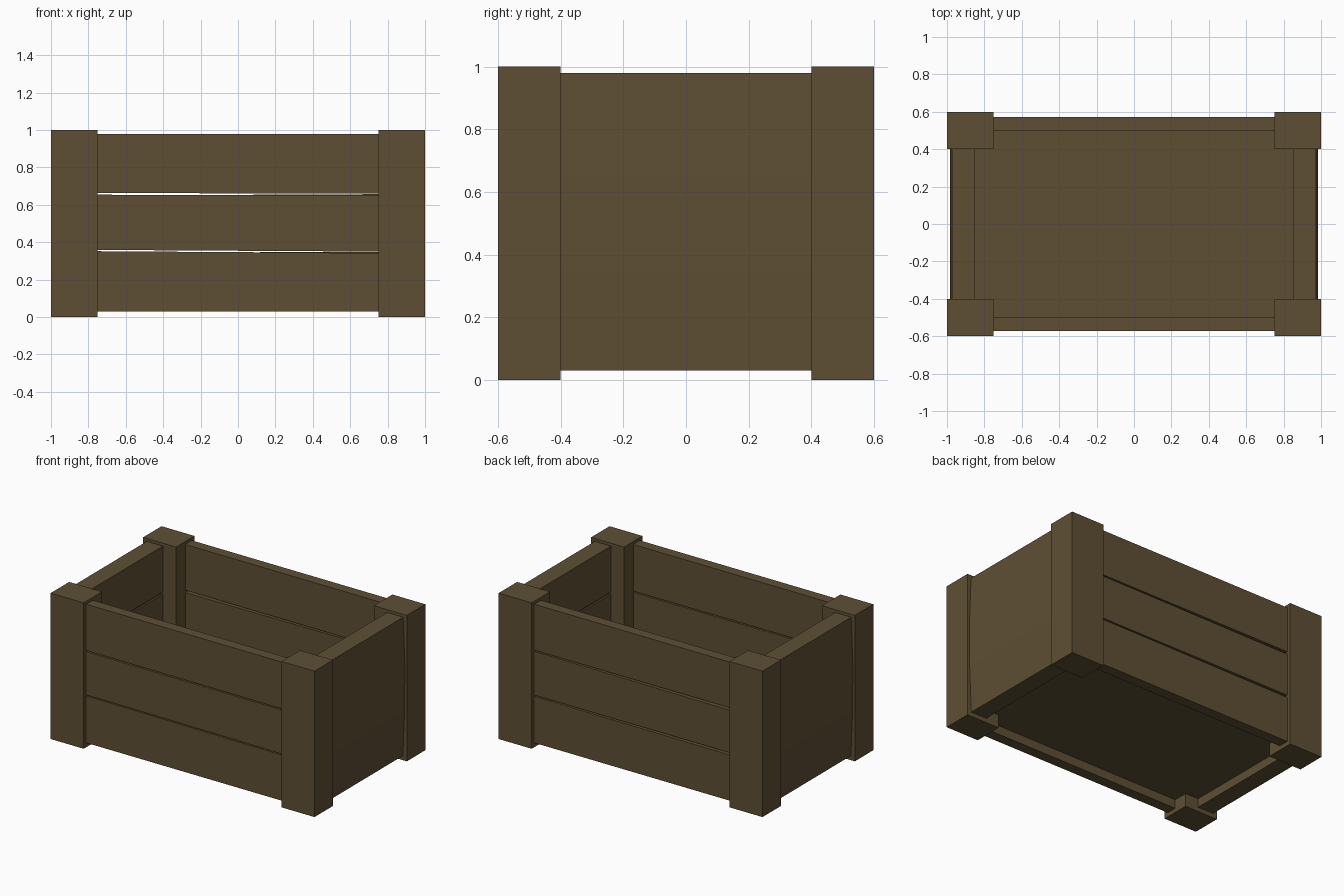
import bpy
import bmesh

cube = bpy.data.objects.get("Cube")
if cube:
    bpy.data.objects.remove(cube)

# One weathered timber colour
WOOD = (0.112, 0.078, 0.034, 1)
wood = bpy.data.materials.new("brown_wood")
wood.use_nodes = True
wood.diffuse_color = WOOD
bsdf = wood.node_tree.nodes["Principled BSDF"]
bsdf.inputs["Base Color"].default_value = WOOD
bsdf.inputs["Roughness"].default_value = 0.9


def prism(name, profile, axis, start, end):
    """Extrude a profile along x or y; profile holds (other axis, z) pairs."""
    bm = bmesh.new()

    def ring(t):
        return [bm.verts.new((t, a, z) if axis == "x" else (a, t, z)) for a, z in profile]

    first, last = ring(start), ring(end)
    n = len(profile)
    bm.faces.new(first)
    bm.faces.new(last)
    for i in range(n):
        j = (i + 1) % n
        bm.faces.new((first[i], first[j], last[j], last[i]))
    bmesh.ops.recalc_face_normals(bm, faces=bm.faces)
    mesh = bpy.data.meshes.new(name)
    bm.to_mesh(mesh)
    bm.free()
    mesh.materials.append(wood)
    obj = bpy.data.objects.new(name, mesh)
    bpy.context.scene.collection.objects.link(obj)
    return obj


def box(name, x0, x1, y0, y1, z0, z1):
    return prism(name, [(y0, z0), (y1, z0), (y1, z1), (y0, z1)], "x", x0, x1)


# Corner posts
for side, sx in (("left", 1), ("right", -1)):
    for end, sy in (("front", -1), ("back", 1)):
        box(f"{end}_{side}_post", sx * 0.75, sx, sy * 0.4, sy * 0.6, 0, 1)

# Long walls: three uneven planks each, as (left and right) bottom and top heights
front_rows = [((0.03, 0.03), (0.352, 0.342)),
              ((0.359, 0.350), (0.654, 0.652)),
              ((0.663, 0.660), (0.98, 0.98))]
back_rows = [((0.03, 0.03), (0.343, 0.349)),
             ((0.359, 0.357), (0.650, 0.657)),
             ((0.667, 0.665), (0.98, 0.98))]
for wall, sy, rows in (("front", -1, front_rows), ("back", 1, back_rows)):
    for name, (low, high) in zip(("lower", "middle", "upper"), rows):
        outline = [(-0.76, low[0]), (0.76, low[1]), (0.76, high[1]), (-0.76, high[0])]
        prism(f"{wall}_{name}_plank", outline, "y", sy * 0.5, sy * 0.572)

# End walls: slightly bowed outward, with a small ledge on the inside
for side, sx in (("left", 1), ("right", -1)):
    section = [(0.85, 0.03), (0.97, 0.03), (0.983, 0.35), (0.985, 0.65), (0.972, 0.98),
               (0.85, 0.98), (0.85, 0.665), (0.862, 0.665), (0.862, 0.652), (0.85, 0.652)]
    prism(f"{side}_end_wall", [(sx * x, z) for x, z in section], "y", -0.41, 0.41)

# Raised floor
box("floor", -0.86, 0.86, -0.51, 0.51, 0.09, 0.13)
